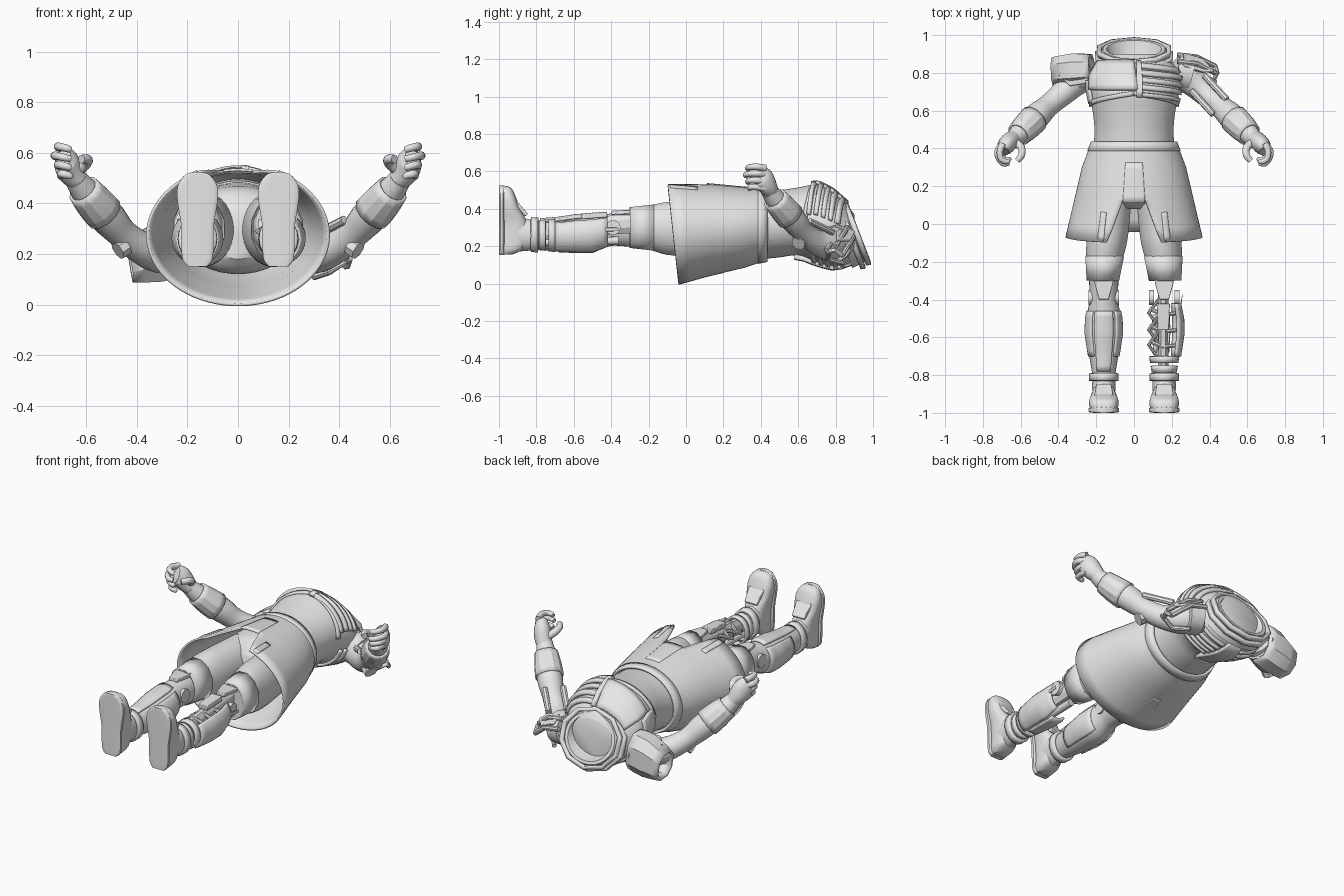
import bpy, bmesh, math
from mathutils import Vector
from math import pi, sin, cos

if "Cube" in bpy.data.objects:
    bpy.data.objects.remove(bpy.data.objects["Cube"])

grey = bpy.data.materials.new("plain_grey")
grey.use_nodes = True
grey.diffuse_color = (0.8, 0.8, 0.8, 1)
grey.node_tree.nodes["Principled BSDF"].inputs["Base Color"].default_value = (0.8, 0.8, 0.8, 1)


def finish(name, bm, solid=0, bevel=0, angle=40):
    bmesh.ops.remove_doubles(bm, verts=bm.verts, dist=0.0004)
    bmesh.ops.recalc_face_normals(bm, faces=bm.faces)
    me = bpy.data.meshes.new(name)
    bm.to_mesh(me)
    bm.free()
    ob = bpy.data.objects.new(name, me)
    bpy.context.collection.objects.link(ob)
    me.materials.append(grey)
    if solid:
        m = ob.modifiers.new("thickness", "SOLIDIFY")
        m.thickness, m.offset = solid, 0
    if bevel:
        m = ob.modifiers.new("bevel", "BEVEL")
        m.width, m.segments = bevel, 2
    for o in bpy.context.selected_objects:
        o.select_set(False)
    ob.select_set(True)
    bpy.context.view_layer.objects.active = ob
    bpy.ops.object.shade_smooth_by_angle(angle=math.radians(angle))
    return ob


def skin(bm, rows, closed):
    rows = [[bm.verts.new(p) for p in r] for r in rows]
    n = len(rows[0])
    for a, b in zip(rows, rows[1:]):
        for i in range(n if closed else n - 1):
            j = (i + 1) % n
            bm.faces.new((a[i], a[j], b[j], b[i]))
    return rows


def spline(secs, steps):
    """Smooth list of section tuples."""
    s = [Vector(q) for q in secs]
    out = []
    for i in range(len(s) - 1):
        a, b, c, d = s[max(i - 1, 0)], s[i], s[i + 1], s[min(i + 2, len(s) - 1)]
        for k in range(steps):
            t = k / steps
            out.append(b + (c - a) * (t / 2) + (a * 2 - b * 5 + c * 4 - d) * (t * t / 2)
                       + (b * 3 - a - c * 3 + d) * (t ** 3 / 2))
    return out + [s[-1]]


def loft(name, secs, axis=None, up=(0, 0, 1), n=20, steps=4, power=1, cap=True, solid=0, angle=40):
    """Sections (x, y, z, half width, half height) swept along their path."""
    secs = spline(secs, steps)
    rows = []
    for i, q in enumerate(secs):
        t = Vector(axis) if axis else Vector(secs[min(i + 1, len(secs) - 1)][:3]) - Vector(secs[max(i - 1, 0)][:3])
        side = t.cross(Vector(up)).normalized()
        top = side.cross(t).normalized()
        ring = []
        for k in range(n):
            c, d = cos(2 * pi * (k + .5) / n), sin(2 * pi * (k + .5) / n)
            c, d = math.copysign(abs(c) ** power, c), math.copysign(abs(d) ** power, d)
            ring.append(Vector(q[:3]) + side * c * q[3] + top * d * q[4])
        rows.append(ring)
    bm = bmesh.new()
    v = skin(bm, rows, True)
    if cap:
        bm.faces.new(v[0])
        bm.faces.new(v[-1])
    return finish(name, bm, solid, angle=angle)


def shell_point(table, y, th, cx=0, off=0, tilt=0):
    """Point on a body shell; table rows are (y, half width, low z, high z)."""
    i = 0
    while i < len(table) - 2 and y < table[i + 1][0]:
        i += 1
    a, b = Vector(table[i]), Vector(table[i + 1])
    q = a.lerp(b, (y - a[0]) / (b[0] - a[0]))
    rz = (q[3] - q[2]) / 2 + off
    drop = tilt * cos(th) * max(0, .43 - y) * 2
    return Vector((cx + (q[1] + off) * sin(th), y - drop, (q[2] + q[3]) / 2 + rz * cos(th)))


def patch(name, table, y0, y1, t0, t1, cx=0, off=.008, solid=.014, tilt=0, nu=12, nv=6, slant=0, taper=0):
    """Curved plate lying on a shell between two heights and two angles."""
    rows = []
    for j in range(nv + 1):
        v = j / nv
        a, b = t0 + taper * v, t1 - taper * v
        rows.append([shell_point(table, y0 + (y1 - y0) * v + slant * i / nu,
                                 a + (b - a) * i / nu, cx, off, tilt) for i in range(nu + 1)])
    bm = bmesh.new()
    skin(bm, rows, False)
    return finish(name, bm, solid)


def plate(name, pts, thick, bevel=.004):
    bm = bmesh.new()
    f = bm.faces.new([bm.verts.new(p) for p in pts])
    f.normal_update()
    n = f.normal * thick
    ext = bmesh.ops.extrude_face_region(bm, geom=[f])
    bmesh.ops.translate(bm, vec=n, verts=[g for g in ext["geom"] if isinstance(g, bmesh.types.BMVert)])
    return finish(name, bm, bevel=bevel, angle=30)


def strut(name, pts, r, n=8):
    return loft(name, [(*p, r, r) for p in pts], n=n, steps=1, up=(.1, .2, 1))


# torso and pelvis
TORSO = [(.90, .15, .13, .37), (.86, .20, .10, .42), (.78, .245, .09, .49), (.70, .24, .11, .53),
         (.60, .22, .15, .515), (.50, .21, .14, .50), (.40, .215, .13, .49)]
loft("torso", [(0, y, (a + b) / 2, w, (b - a) / 2) for y, w, a, b in TORSO], axis=(0, -1, 0), n=40)
loft("pelvis", [(0, .44, .31, .205, .175), (0, .28, .3, .24, .175), (0, .15, .29, .22, .165), (0, .08, .28, .1, .1)],
     axis=(0, -1, 0), n=32)

# chest armour, ribs and harness
patch("right_chest_plate", TORSO, .71, .86, -1.15, .08, off=.012, solid=.03, taper=.08)
patch("right_side_plate", TORSO, .64, .76, -2.0, -1.2, off=.008)
patch("back_spine_plate", TORSO, .58, .88, pi - .22, pi + .22, off=.008, solid=.025)
for i in range(5):
    y = .675 + .038 * i
    patch(f"left_rib_{i}", TORSO, y, y + .022, .12, 1.35, off=.01, solid=.022, nv=2, slant=-.03)
    for s in (-1, 1):
        patch(f"back_rib_{i}_{s}", TORSO, y, y + .02, pi + s * .25, pi + s * 1.25, off=.006, solid=.018, nv=2, slant=-.02)
for s in (-1, 1):
    patch(f"harness_strap_{s}", TORSO, .68, .705, 0, s * 1.5, off=.006, nv=2, slant=-.06)
patch("left_chest_rail", TORSO, .67, .86, .05, .17, off=.014, solid=.02)

# neck bowl and tilted collar
N = Vector((0, .93, .36)).normalized()
C = Vector((0, .915, .265))


def collar(name, rings, **kw):
    return loft(name, [(*(C + N * d), a, b) for d, a, b in rings], axis=N, up=(0, -.36, .93), steps=1, **kw)


collar("neck_bowl", [(-.09, .2, .16), (-.02, .185, .155), (.012, .165, .145), (.012, .145, .128),
                     (-.03, .125, .11), (-.08, .09, .08)], n=36)
for k, (d, w) in enumerate(((-.035, .2), (.0, .19))):
    collar(f"collar_band_{k}", [(d - .013, w, w * .86), (d + .013, w + .006, w * .86 + .006)],
           n=10, cap=False, solid=.022, angle=20)

# skirt with a flared front opening
SKIRT = [(.43, .22, .125, .50), (.38, .24, .115, .505), (.30, .27, .09, .512), (.12, .312, .05, .53), (-.07, .357, 0, .55)]
bm = bmesh.new()
rows = []
for y, gap in ((.43, 0), (.4, 0), (.38, 0), (.34, 0), (.3, 0), (.22, 0), (.145, 0), (.144, .19), (.08, .26), (0, .34), (-.07, .42)):
    rows.append([shell_point(SKIRT, y, gap + (2 * pi - 2 * gap) * i / 64, tilt=.03) for i in range(65)])
skin(bm, rows, False)
finish("skirt", bm, .012)
patch("waistband", SKIRT, .385, .435, 0, 2 * pi, off=.004, solid=.012, nu=48, nv=2)
patch("front_panel", SKIRT, .13, .33, -.19, .19, off=.004, solid=.01, tilt=.03, taper=.02)
patch("back_tag", SKIRT, .12, .2, pi - .13, pi + .13, off=.006, solid=.01, taper=.05)
for s in (-1, 1):
    patch(f"skirt_pleat_{s}", SKIRT, -.06, .08, s * .46, s * .56, off=.006, solid=.012, tilt=.03, nu=3)

SHIN = [(-.26, .075, .2, .39), (-.40, .068, .21, .37), (-.50, .088, .17, .36), (-.58, .09, .17, .355),
        (-.68, .075, .175, .34), (-.80, .055, .19, .33), (-.88, .055, .19, .34)]

for s, side in ((-1, "right"), (1, "left")):
    x = s * .16
    # thigh and trouser cuff
    loft(f"{side}_thigh", [(s * .12, .2, .3, .11, .14), (s * .135, .02, .295, .113, .145), (s * .145, -.1, .295, .108, .142),
                           (s * .158, -.2, .3, .095, .118), (s * .165, -.3, .3, .078, .1)], axis=(0, -1, 0), n=28)
    loft(f"{side}_thigh_cuff", [(s * .155, -.17, .3, .1, .122), (s * .165, -.3, .3, .083, .107)],
         axis=(0, -1, 0), n=12, steps=1, cap=False, solid=.012, angle=20)
    # boot
    loft(f"{side}_boot", [(x, -.965, .155, .04, .035), (x, -.935, .185, .058, .065), (x, -.92, .25, .06, .08),
                          (x, -.925, .33, .064, .075), (x, -.943, .40, .076, .057), (x, -.953, .46, .077, .045),
                          (x, -.963, .505, .058, .034), (x, -.972, .522, .025, .018)],
         axis=(0, 0, 1), up=(0, 1, 0), n=24, power=.75)
    loft(f"{side}_sole", [(x, -.985, .152, .04, .015), (x, -.985, .18, .06, .015), (x, -.985, .25, .064, .015),
                          (x, -.985, .32, .066, .015), (x, -.985, .41, .08, .015), (x, -.985, .47, .078, .015),
                          (x, -.985, .512, .05, .015), (x, -.985, .524, .02, .015)],
         axis=(0, 0, 1), up=(0, 1, 0), n=16, power=.4)
    loft(f"{side}_ankle", [(x, -.77, .26, .055, .07), (x, -.84, .26, .062, .085), (x, -.93, .27, .06, .1)],
         axis=(0, -1, 0), n=20)
    patch(f"{side}_ankle_strap", SHIN, -.83, -.79, 0, 2 * pi, x, .012, .02, nu=20, nv=2)
    plate(f"{side}_boot_tongue", [(x - .04, -.86, .36), (x + .04, -.86, .36), (x + .05, -.92, .43), (x - .05, -.92, .43)], -.02)
    # knee guard
    plate(f"{side}_knee_guard", [(x - .035, -.23, .39), (x + .035, -.23, .39), (x + .05, -.31, .395), (x + .025, -.4, .39),
                                 (x - .025, -.4, .39), (x - .05, -.31, .395)], .022)
    for t in (-1, 1):
        strut(f"{side}_knee_pivot_{t}", [(x + t * .055, -.39, .3), (x + t * .08, -.39, .3)], .04, 14)

    # arm
    arm = [(.21, .81, .23, .085, .085), (.30, .765, .205, .082, .082), (.38, .69, .225, .066, .066), (.455, .625, .28, .06, .06),
           (.51, .575, .34, .07, .07), (.56, .525, .395, .068, .068), (.61, .475, .455, .054, .054), (.64, .445, .495, .045, .045)]
    loft(f"{side}_arm", [(s * q[0], *q[1:]) for q in arm], n=22)
    cuff = [(.53, .555, .362, .074, .074), (.57, .515, .407, .07, .07), (.61, .475, .455, .06, .06)]
    loft(f"{side}_forearm_guard", [(s * q[0], *q[1:]) for q in cuff], n=12, steps=2, cap=False, solid=.012, angle=20)
    strut(f"{side}_elbow_cap", [(s * .445, .615, .235), (s * .475, .6, .215)], .04, 8)
    # hand with curled fingers
    palm = [(.63, .455, .485, .045, .04), (.66, .435, .525, .048, .055), (.68, .41, .565, .045, .06), (.69, .385, .58, .03, .05)]
    loft(f"{side}_palm", [(s * q[0], *q[1:]) for q in palm], n=18)
    for k in range(4):
        z = .51 + .036 * k
        o = .012 * abs(k - 2)
        pts = [(.695, .425, z), (.722 - o, .385, z + .006), (.716 - o, .345, z + .006), (.69 - o, .318 + o, z), (.662, .322 + o, z - .006)]
        loft(f"{side}_finger_{k}", [(s * p[0], p[1], p[2], .019 - .0015 * i, .019 - .0015 * i) for i, p in enumerate(pts)], n=10)
    pts = [(.63, .435, .53), (.597, .405, .56), (.595, .365, .575), (.618, .335, .575)]
    loft(f"{side}_thumb", [(s * p[0], p[1], p[2], .023 - .002 * i, .023 - .002 * i) for i, p in enumerate(pts)], n=10)
    # round shoulder joint
    strut(f"{side}_shoulder_joint", [(s * .22, .81, .22), (s * .3, .79, .21)], .095, 16)

# right shin armour
patch("right_shin", SHIN, -.88, -.26, 0, 2 * pi, -.16, 0, .01, nu=28, nv=20)
patch("right_shin_plate", SHIN, -.78, -.46, -.5, .5, -.16, .01, .016, nv=10)
for s in (-1, 1):
    patch(f"right_calf_plate_{s}", SHIN, -.70, -.46, s * .7, s * 2.5, -.16, .006, .012, nv=8)

# left mechanical shin
loft("left_shin_beam", [(.155, -.22, .33, .032, .06), (.155, -.55, .3, .028, .05), (.155, -.84, .27, .03, .05)],
     axis=(0, -1, 0), n=8, steps=1, angle=20)
strut("left_calf_piston", [(.15, -.36, .23), (.15, -.84, .22)], .022, 12)
patch("left_calf_shell", SHIN, -.70, -.42, .75, 2.7, .165, .006, .014, nv=10)
patch("left_calf_back", SHIN, -.68, -.48, 2.8, 3.9, .16, 0, .014, nv=8)
plate("left_shell_fin", [(.235, -.47, .3), (.258, -.36, .3), (.25, -.45, .3), (.252, -.56, .3)], .02, .002)
for i, y in enumerate((-.47, -.56, -.64)):
    strut(f"left_shin_cross_{i}", [(.24, y, .3), (.155, y - .01, .33), (.085, y + .02, .29)], .011)
    strut(f"left_inner_frame_{i}", [(.13, y + .07, .32), (.078, y, .29), (.12, y - .06, .27)], .01)
plate("left_shin_block", [(.12, -.42, .355), (.19, -.42, .355), (.185, -.56, .345), (.125, -.56, .345)], -.03)
for y in (-.70, -.75):
    patch("left_lower_ring", SHIN, y - .035, y, 0, 2 * pi, .16, .002, .014, nu=16, nv=2)

# large right shoulder guard
loft("right_shoulder_guard", [(-.225, .82, .225, .075, .11), (-.32, .815, .205, .085, .115), (-.425, .805, .17, .075, .08)],
     axis=(-1, -.05, -.15), n=8, steps=2, power=.8, cap=False, solid=.016, angle=20)
plate("right_shoulder_badge", [(-.40, .79, .285), (-.34, .73, .30), (-.25, .745, .32), (-.23, .80, .33),
                               (-.28, .85, .325), (-.37, .85, .295)], -.02)

# open left shoulder frame
for k, (y, z) in enumerate(((.885, .25), (.85, .30), (.80, .28))):
    strut(f"left_shoulder_rail_{k}", [(.23, y + .01, z), (.33, y, z - .02), (.43, y - .05, z - .1)], .014)
plate("left_shoulder_plate", [(.26, .90, .27), (.26, .83, .30), (.36, .80, .27), (.42, .80, .22), (.36, .87, .22)], .015)
strut("left_shoulder_loop", [(.43, .835, .15), (.44, .8, .18), (.42, .76, .17), (.36, .76, .13), (.3, .84, .11)], .013)
for k in (-1, 1):
    strut(f"left_upper_arm_bar_{k}", [(.34 + .035 * k, .745 + .04 * k, .275), (.455 + .035 * k, .62 + .04 * k, .335)], .018)
